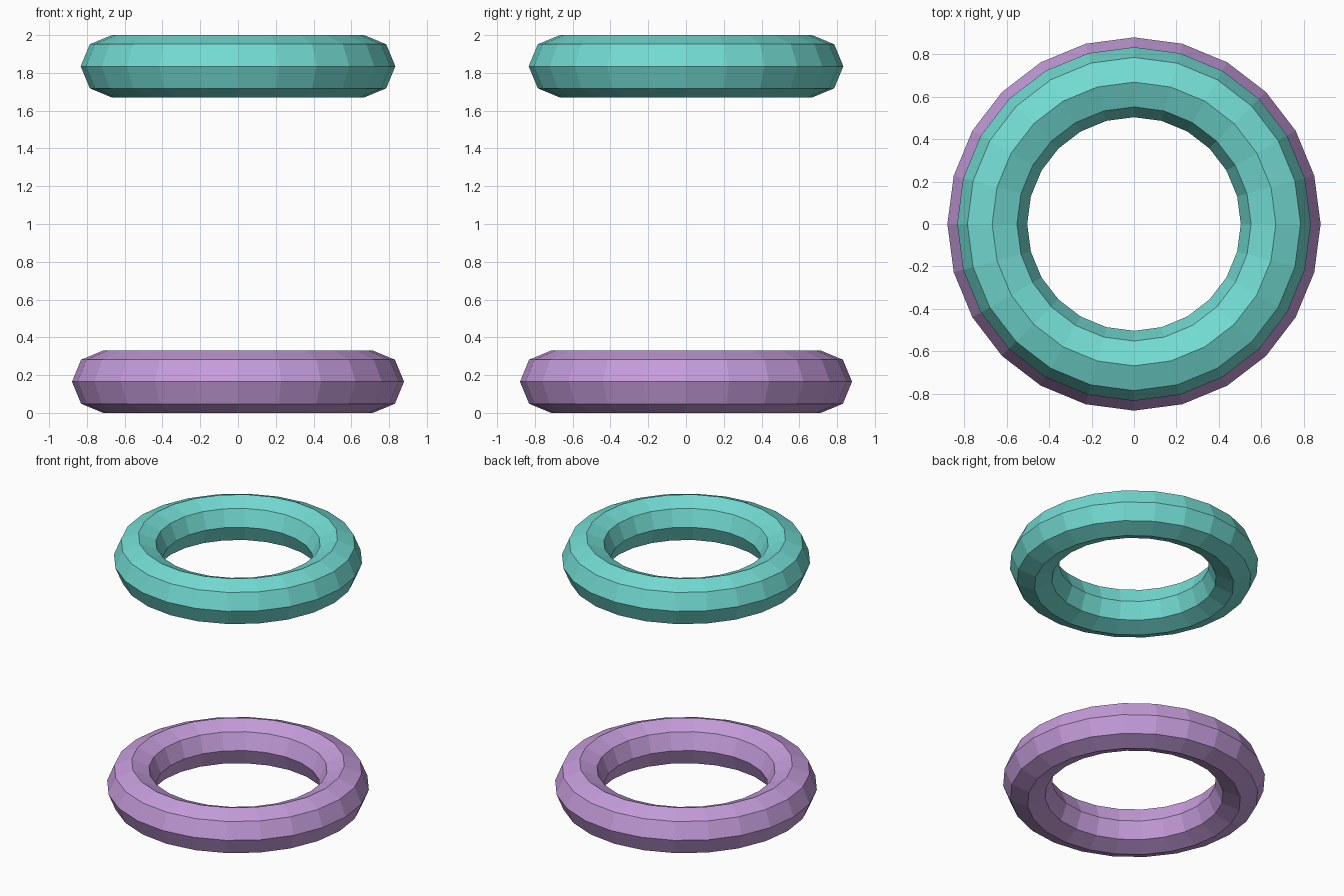
import bpy

cube = bpy.data.objects.get("Cube")
if cube:
    bpy.data.objects.remove(cube, do_unlink=True)


def make_material(name, color):
    mat = bpy.data.materials.new(name)
    mat.use_nodes = True
    mat.diffuse_color = color
    mat.node_tree.nodes["Principled BSDF"].inputs["Base Color"].default_value = color
    return mat


def make_ring(name, radius, height, mat):
    bpy.ops.mesh.primitive_torus_add(
        major_segments=24, minor_segments=8,
        major_radius=radius, minor_radius=TUBE, location=(0, 0, height))
    ring = bpy.context.object
    ring.name = name
    ring.data.materials.append(mat)
    bpy.ops.object.shade_flat()
    return ring


TUBE = 0.165

# Two faceted rings, the upper one slightly smaller
make_ring("lower_ring", 0.714, TUBE, make_material("lilac", (0.56, 0.335, 0.71, 1)))
make_ring("upper_ring", 0.668, 2 - TUBE, make_material("turquoise", (0.17, 0.71, 0.65, 1)))
